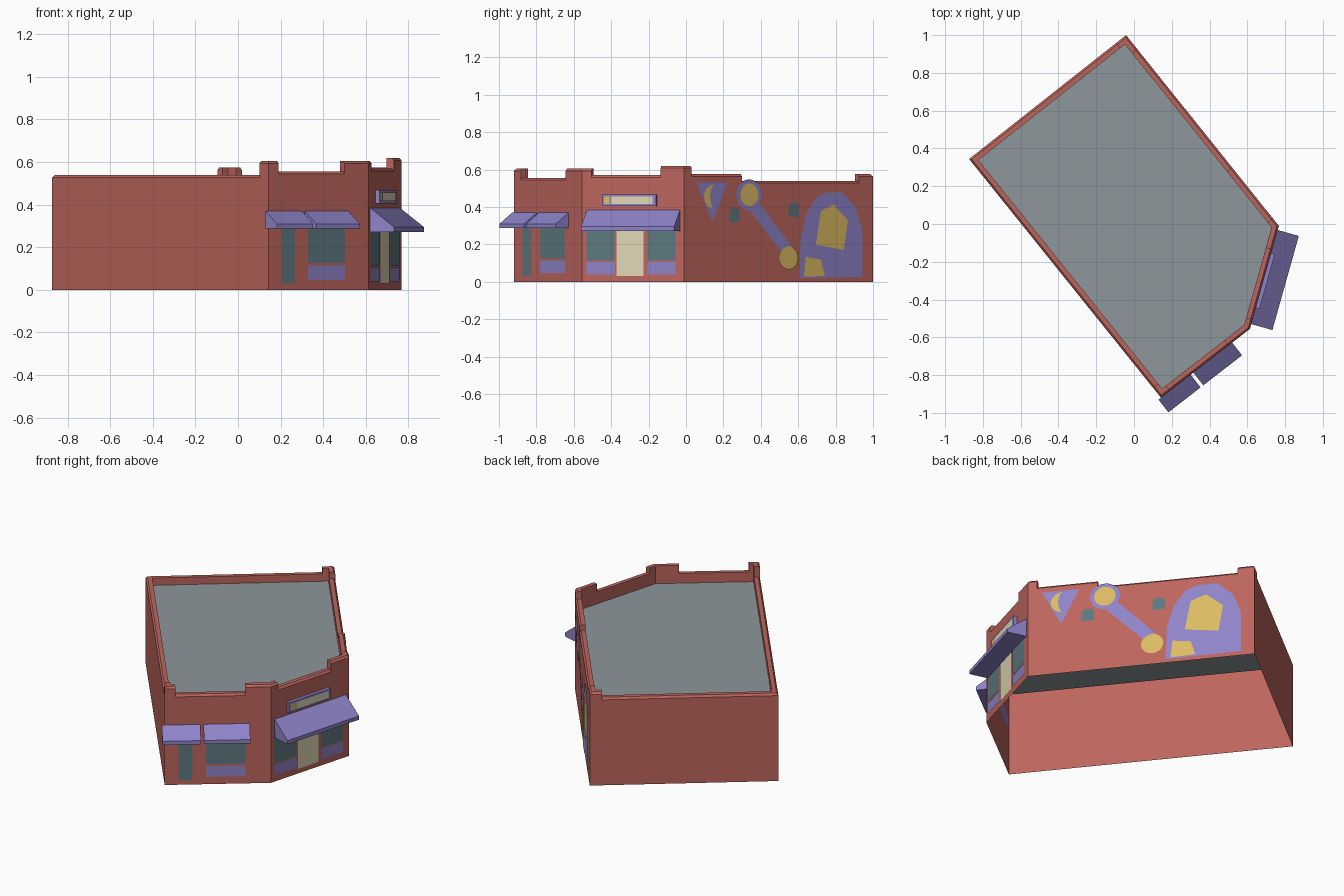
import bpy, math
from mathutils import Vector

if "Cube" in bpy.data.objects:
    bpy.data.objects.remove(bpy.data.objects["Cube"])

# Footprint corners, counter-clockwise: left, front, front-right, right, back
CORNERS = [Vector(p) for p in ((-.873, .344), (.143, -.92), (.614, -.555), (.767, -.01), (-.042, 1.0))]
N = len(CORNERS)
ROOF, THICK, CHAMFER = .495, .035, .012
SHOP, ENTRY, MURAL = 1, 2, 3  # wall indices


def material(name, rgb):
    m = bpy.data.materials.new(name)
    m.diffuse_color = (*rgb, 1)
    m.use_nodes = True
    m.node_tree.nodes["Principled BSDF"].inputs["Base Color"].default_value = m.diffuse_color
    return m


RED = material("brick_red", (.50, .13, .11))
GREY = material("roof_grey", (.27, .31, .33))
PURPLE = material("purple", (.27, .23, .58))
YELLOW = material("mustard", (.72, .50, .12))
CREAM = material("cream", (.75, .68, .46))
GLASS = material("glass", (.11, .19, .22))


def make(name, verts, faces, mat):
    me = bpy.data.meshes.new(name)
    me.from_pydata([tuple(v) for v in verts], [], faces)
    me.materials.append(mat)
    ob = bpy.data.objects.new(name, me)
    bpy.context.collection.objects.link(ob)
    return ob


def normal(i):
    d = (CORNERS[(i + 1) % N] - CORNERS[i % N]).normalized()
    return Vector((d.y, -d.x))


def inset_corner(i, k):
    a, b = normal(i - 1), normal(i)
    return CORNERS[i % N] - (a + b) / (1 + a.dot(b)) * k


def wall_point(i, t, k):
    if t in (0, 1):
        return inset_corner(i + t, k)
    return CORNERS[i].lerp(CORNERS[(i + 1) % N], t) - normal(i) * k


# Walls with stepped, chamfered parapet: per wall (start fraction, height)
STEPS = [[(0, .54), (.958, .605)],
         [(0, .605), (.10, .555), (.758, .605)],
         [(0, .605), (.092, .57), (.77, .62)],
         [(0, .62), (.04, .575), (.307, .54), (.926, .575)],
         [(0, .575), (.064, .54)]]
verts, faces = [], []


def add_face(points):
    faces.append(list(range(len(verts), len(verts) + len(points))))
    verts.extend(points)


def profile(h, base=0, inner=ROOF):
    return [(0, base), (0, h - CHAMFER), (.01, h), (THICK, h), (THICK, inner)]


def at(i, t, kz):
    return (*wall_point(i, t, kz[0]), kz[1])


for i, steps in enumerate(STEPS):
    for j, (t0, h) in enumerate(steps):
        t1 = steps[j + 1][0] if j + 1 < len(steps) else 1
        prof = profile(h)
        for a, b in zip(prof, prof[1:]):
            add_face([at(i, t0, a), at(i, t1, a), at(i, t1, b), at(i, t0, b)])
        if j + 1 < len(steps):  # riser where the height changes
            h2 = steps[j + 1][1]
            low = min(h, h2) - CHAMFER
            riser = [at(i, t1, p) for p in profile(max(h, h2), low, low)]
            add_face(riser if h > h2 else riser[::-1])
make("walls", verts, faces, RED)

# Flat roof behind the parapet
make("roof", [(*inset_corner(i, THICK), ROOF) for i in range(N)], [list(range(N))], GREY)


# Wall-mounted parts are placed by their y coordinate along the wall, and z
def on_wall(i, y, z, out):
    a, b = CORNERS[i], CORNERS[(i + 1) % N]
    p = a + (b - a) * ((y - a.y) / (b.y - a.y)) + normal(i) * out
    return (p.x, p.y, z)


def panel(name, wall, pts, mat, out=.004):
    area = sum(a[0] * b[1] - b[0] * a[1] for a, b in zip(pts, pts[1:] + pts[:1]))
    if area < 0:
        pts = pts[::-1]
    make(name, [on_wall(wall, y, z, out) for y, z in pts], [list(range(len(pts)))], mat)


def rect(name, wall, y0, y1, z0, z1, mat, out=.004):
    panel(name, wall, [(y0, z0), (y1, z0), (y1, z1), (y0, z1)], mat, out)


def extrude_along(name, wall, y0, y1, section, mat):
    # section: (out, z) points, counter-clockwise seen from the far end
    n = len(section)
    v = [on_wall(wall, y, z, o) for y in (y0, y1) for o, z in section]
    f = [[k, (k + 1) % n, (k + 1) % n + n, k + n] for k in range(n)]
    f += [list(range(n))[::-1], list(range(n, 2 * n))]
    ob = make(name, v, f, mat)
    import bmesh
    bm = bmesh.new()
    bm.from_mesh(ob.data)
    bmesh.ops.recalc_face_normals(bm, faces=bm.faces)
    bm.to_mesh(ob.data)
    bm.free()


def awning(name, wall, y0, y1, out, top, lip, bottom):
    extrude_along(name, wall, y0, y1, [(0, bottom), (out, bottom), (out, lip), (0, top)], PURPLE)


def ellipse(cy, cz, ry, rz, a0=0, a1=360, n=20):
    angles = [math.radians(a0 + (a1 - a0) * k / n) for k in range(n + (a1 - a0 != 360))]
    return [(cy + ry * math.cos(a), cz + rz * math.sin(a)) for a in angles]


# Side shop front
rect("shop_side_door", SHOP, -.872, -.825, .03, .33, GLASS)
rect("shop_window", SHOP, -.778, -.643, .125, .33, GLASS)
rect("shop_window_panel", SHOP, -.778, -.643, .047, .114, PURPLE)
awning("shop_awning_left", SHOP, -.93, -.798, .085, .37, .31, .287)
awning("shop_awning_right", SHOP, -.787, -.628, .085, .37, .31, .287)

# Main entrance
rect("entry_door", ENTRY, -.37, -.225, .03, .32, CREAM)
for side, y0, y1 in (("left", -.532, -.38), ("right", -.205, -.054)):
    rect("entry_window_" + side, ENTRY, y0, y1, .115, .32, GLASS)
    rect("entry_panel_" + side, ENTRY, y0, y1, .04, .106, PURPLE)
awning("entry_awning", ENTRY, -.53, -.032, .116, .385, .295, .272)
extrude_along("sign_board", ENTRY, -.444, -.155, [(0, .405), (.02, .405), (.02, .468), (0, .468)], PURPLE)
rect("sign_face", ENTRY, -.395, -.172, .416, .457, CREAM, .022)
rect("sign_badge", ENTRY, -.433, -.402, .416, .457, YELLOW, .022)

# Mural: pennant with crescent
panel("mural_triangle", MURAL, [(.053, .53), (.139, .318), (.219, .53)], PURPLE)
panel("mural_crescent", MURAL,
      ellipse(.15, .455, .058, .066, 90, 270, 10) + ellipse(.15, .455, .025, .066, 270, 90, 10)[1:-1],
      YELLOW, .007)

# Mural: two discs joined by a beam
panel("mural_beam", MURAL, [(.335, .385), (.395, .415), (.57, .18), (.515, .15)], PURPLE)
panel("mural_ring", MURAL, ellipse(.334, .465, .067, .083), PURPLE, .005)
panel("mural_upper_disc", MURAL, ellipse(.334, .465, .048, .061), YELLOW, .008)
panel("mural_lower_disc", MURAL, ellipse(.545, .128, .05, .062), YELLOW, .007)

# Mural: arched house shape with openings
panel("mural_arch", MURAL, [(.604, .02), (.61, .225), (.64, .36), (.695, .455), (.745, .478),
                            (.834, .478), (.904, .40), (.94, .28), (.94, .025)], PURPLE)
panel("mural_arch_window", MURAL, [(.717, .38), (.786, .412), (.861, .33), (.84, .17), (.69, .198)], YELLOW, .007)
panel("mural_arch_door", MURAL, [(.636, .134), (.717, .118), (.738, .032), (.626, .027)], YELLOW, .007)

# Small windows with clipped top corners
for k, (y, z) in enumerate(((.23, .32), (.547, .347))):
    panel(f"small_window_{k + 1}", MURAL, [(y, z), (y + .054, z), (y + .054, z + .058), (y + .04, z + .076),
                                           (y + .014, z + .076), (y, z + .058)], GLASS)
